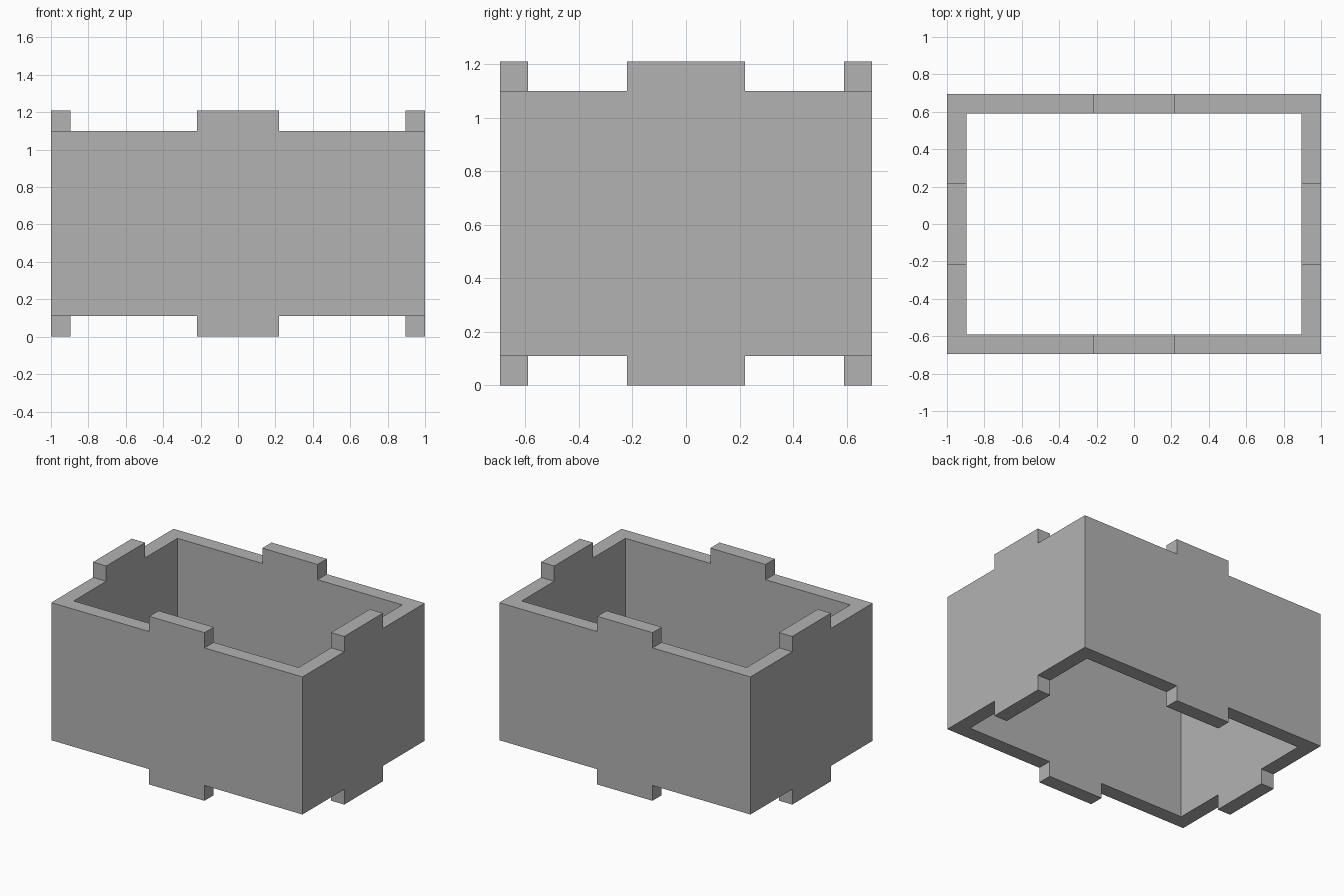
import bpy
import bmesh

cube = bpy.data.objects.get("Cube")
if cube:
    bpy.data.objects.remove(cube, do_unlink=True)

HALF_X, HALF_Y = 1.0, 0.695
TAB = 0.22                      # half width of each tab
WALL = 0.105                    # wall thickness
LEVELS = (0.0, 0.11, 1.10, 1.21)

# Plain grey plastic
grey = bpy.data.materials.new("plain_grey")
grey.use_nodes = True
colour = (0.45, 0.45, 0.45, 1.0)
grey.diffuse_color = colour
grey.node_tree.nodes["Principled BSDF"].inputs["Base Color"].default_value = colour

# Plan outline, counter-clockwise: each side is a corner followed by two tab edges
plan = [(-HALF_X, -HALF_Y), (-TAB, -HALF_Y), (TAB, -HALF_Y),
        (HALF_X, -HALF_Y), (HALF_X, -TAB), (HALF_X, TAB)]
plan += [(-x, -y) for x, y in plan]

# Outer skin: a full middle band, with tabs above and below mid-side
bm = bmesh.new()
rows = [[bm.verts.new((x, y, z)) for x, y in plan] for z in LEVELS]
for band, (low, high) in enumerate(zip(rows, rows[1:])):
    for i in range(len(plan)):
        if band == 1 or i % 3 == 1:
            j = (i + 1) % len(plan)
            bm.faces.new((low[i], low[j], high[j], high[i]))
loose = [v for v in bm.verts if not v.link_faces]
bmesh.ops.delete(bm, geom=loose, context='VERTS')

mesh = bpy.data.meshes.new("tabbed_box_walls")
bm.to_mesh(mesh)
bm.free()
mesh.materials.append(grey)
walls = bpy.data.objects.new("tabbed_box_walls", mesh)
bpy.context.collection.objects.link(walls)

# Thicken the skin inward, keeping square corners
solid = walls.modifiers.new("wall_thickness", 'SOLIDIFY')
solid.thickness = WALL
solid.offset = -1
solid.use_even_offset = True
